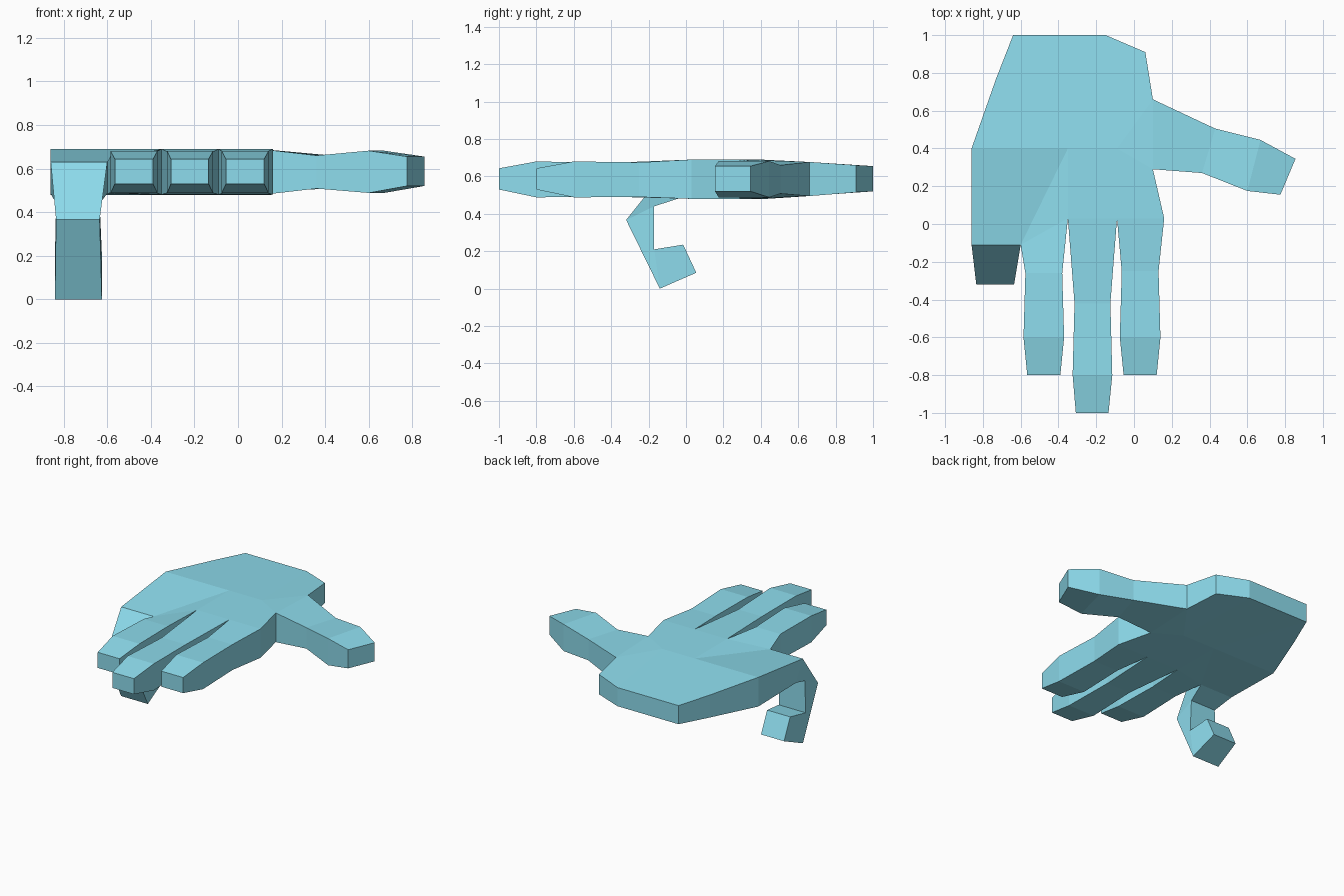
import bpy, bmesh

if "Cube" in bpy.data.objects:
    bpy.data.objects.remove(bpy.data.objects["Cube"])

bm = bmesh.new()
faces = []          # plan faces, each a list of (top, bottom) vertex pairs


def point(x, y, zt, zb, yb=None):
    """A plan point with a vertex on the back of the hand and one on the palm side."""
    return (bm.verts.new((x, y, zt)),
            bm.verts.new((x, y if yb is None else yb, zb)))


def finger(left, right, stations):
    """Strip of quads continuing from a knuckle edge; each station is a (left, right) pair."""
    for a, b in stations:
        faces.append([left, a, b, right])
        left, right = a, b
    return left, right


def straight(left, right, rows):
    return finger(left, right, [(point(xl, y, zt, zb), point(xr, y, zt, zb))
                                for xl, xr, y, zt, zb in rows])


# Palm
wl = point(-0.64, 1.0, 0.655, 0.52)
wr = point(-0.15, 1.0, 0.655, 0.52)
wc = point(0.06, 0.91, 0.66, 0.515)
t0 = point(0.10, 0.66, 0.677, 0.495)
t1 = point(0.10, 0.29, 0.69, 0.478)
heel = point(-0.73, 0.77, 0.668, 0.505)
e = point(-0.86, 0.40, 0.69, 0.478)
f = point(-0.35, 0.40, 0.69, 0.478)
g = point(-0.09, 0.40, 0.69, 0.478)
k_index = point(0.16, 0.03, 0.69, 0.48)
k_mid = point(-0.09, 0.03, 0.69, 0.48)
k_ring = point(-0.35, 0.03, 0.69, 0.48)
k_pin = point(-0.60, -0.11, 0.63, 0.485, -0.03)
k_out = point(-0.86, -0.11, 0.63, 0.485, -0.03)
faces += [[heel, e, f, wl], [wl, f, g, wr], [wr, g, t0, wc], [g, t1, t0],
          [g, k_mid, k_index, t1], [f, k_ring, k_mid, g],
          [e, k_out, k_pin, f], [f, k_pin, k_ring]]

# Three straight fingers
ends = [
    straight(k_mid, k_index, [(-0.065, 0.13, -0.25, 0.675, 0.49),
                              (-0.075, 0.14, -0.60, 0.68, 0.488),
                              (-0.055, 0.12, -0.80, 0.643, 0.53)]),
    straight(k_ring, k_mid, [(-0.315, -0.125, -0.42, 0.672, 0.492),
                             (-0.325, -0.115, -0.80, 0.68, 0.488),
                             (-0.308, -0.135, -1.00, 0.643, 0.53)]),
    straight(k_pin, k_ring, [(-0.575, -0.38, -0.26, 0.675, 0.49),
                             (-0.585, -0.37, -0.60, 0.68, 0.488),
                             (-0.565, -0.39, -0.80, 0.643, 0.53)]),
]

# Curled little finger: (left x, right x, outer y, outer z, inner y, inner z)
finger(k_out, k_pin, [(point(xl, y, z, zb, yb), point(xr, y, z, zb, yb))
                      for xl, xr, y, z, yb, zb in [
                          (-0.835, -0.635, -0.32, 0.367, -0.17, 0.44),
                          (-0.84, -0.625, -0.14, 0.0, -0.17, 0.21),
                          (-0.825, -0.64, 0.055, 0.085, -0.015, 0.235)]])

# Thumb
finger(t1, t0, [
    (point(0.36, 0.27, 0.66, 0.508), point(0.43, 0.505, 0.66, 0.508)),
    (point(0.60, 0.175, 0.682, 0.488), point(0.67, 0.445, 0.682, 0.488)),
    (point(0.775, 0.155, 0.655, 0.52), point(0.855, 0.345, 0.655, 0.52))])

# Skin both sides, then wall along every open edge
edges = {}
for face in faces:
    bm.faces.new([p[0] for p in face])
    bm.faces.new([p[1] for p in reversed(face)])
    for a, b in zip(face, face[1:] + face[:1]):
        edges.setdefault(frozenset((a, b)), []).append((a, b))
for uses in edges.values():
    if len(uses) == 1:
        a, b = uses[0]
        bm.faces.new([b[0], a[0], a[1], b[1]])
bmesh.ops.recalc_face_normals(bm, faces=bm.faces[:])

mesh = bpy.data.meshes.new("hand")
bm.to_mesh(mesh)
bm.free()
hand = bpy.data.objects.new("hand", mesh)
bpy.context.collection.objects.link(hand)

mat = bpy.data.materials.new("pale_blue")
mat.diffuse_color = (0.27, 0.72, 0.85, 1)
mat.use_nodes = True
mat.node_tree.nodes["Principled BSDF"].inputs["Base Color"].default_value = mat.diffuse_color
mesh.materials.append(mat)
